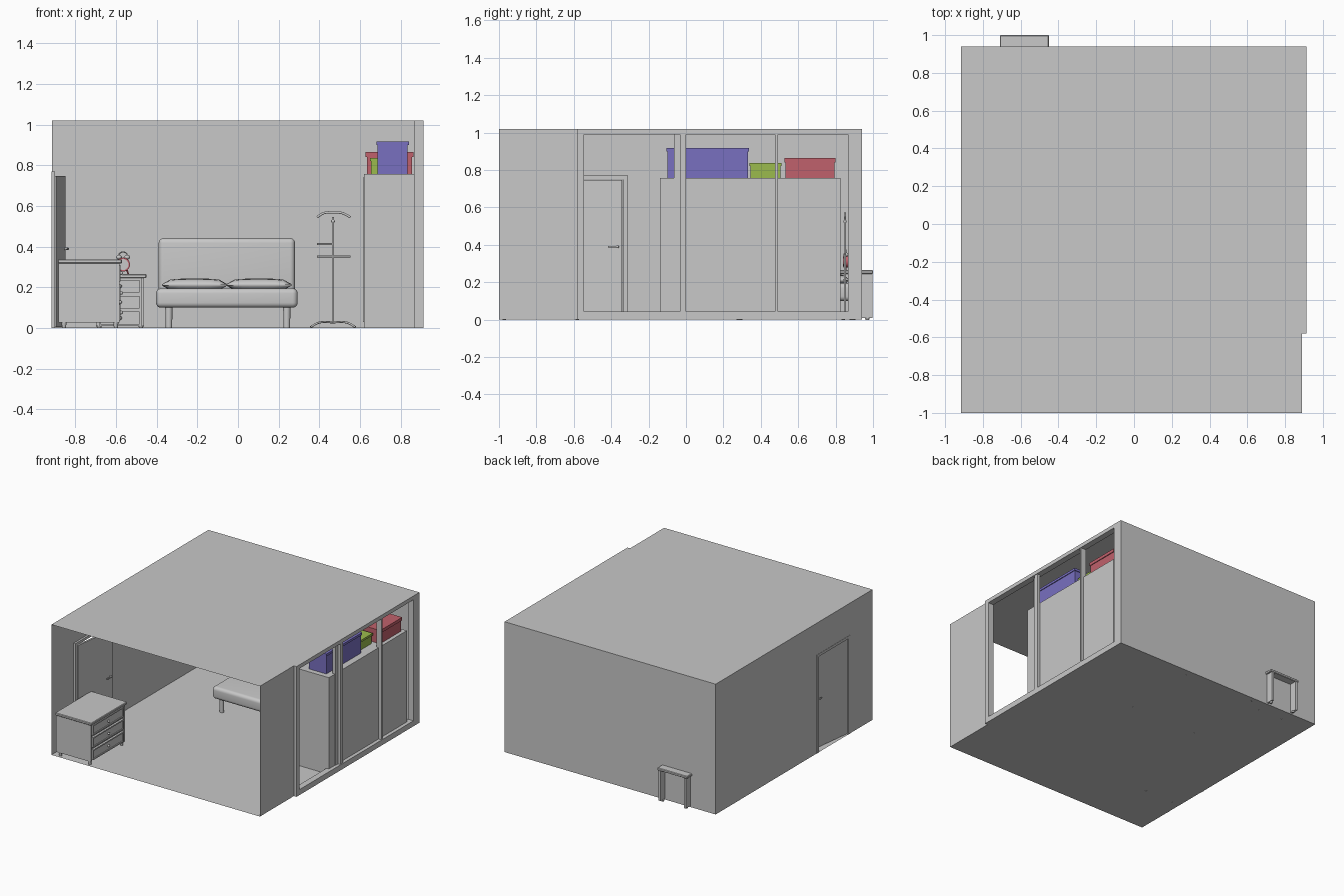
import bpy, bmesh, math
from mathutils import Matrix, Vector

if "Cube" in bpy.data.objects:
    bpy.data.objects.remove(bpy.data.objects["Cube"])

def material(name, rgb):
    m = bpy.data.materials.new(name)
    m.diffuse_color = (*rgb, 1)
    m.use_nodes = True
    m.node_tree.nodes["Principled BSDF"].inputs["Base Color"].default_value = m.diffuse_color
    return m

GREY = material("plain grey", (0.58, 0.58, 0.58))
BLUE = material("box blue", (0.19, 0.16, 0.53))
RED = material("box red", (0.53, 0.12, 0.15))
GREEN = material("box green", (0.33, 0.50, 0.075))
I = Matrix.Identity(4)

def finish(name, bm, mat, smooth=False):
    bmesh.ops.recalc_face_normals(bm, faces=bm.faces)
    me = bpy.data.meshes.new(name)
    bm.to_mesh(me)
    bm.free()
    ob = bpy.data.objects.new(name, me)
    bpy.context.collection.objects.link(ob)
    me.materials.append(mat)
    if smooth:
        bpy.ops.object.select_all(action='DESELECT')
        ob.select_set(True)
        bpy.context.view_layer.objects.active = ob
        bpy.ops.object.shade_smooth_by_angle(angle=math.radians(40))
    return ob

def box(name, x, y, z, mat=GREY, bevel=0, segs=1, m=I):
    bm = bmesh.new()
    bmesh.ops.create_cube(bm, size=1)
    for v in bm.verts:
        v.co = Vector([(a + b) / 2 + c * (b - a) for (a, b), c in zip((x, y, z), v.co)])
    if bevel:
        bmesh.ops.bevel(bm, geom=bm.edges[:], offset=bevel, segments=segs,
                        profile=0.5, affect='EDGES')
    bm.transform(m)
    return finish(name, bm, mat, segs > 1)

def rod(name, a, b, r1, r2=None, mat=GREY, sides=16, m=I):
    a, b = Vector(a), Vector(b)
    bm = bmesh.new()
    bmesh.ops.create_cone(bm, cap_ends=True, segments=sides, radius1=r1,
                          radius2=r1 if r2 is None else r2, depth=(b - a).length)
    q = (b - a).to_track_quat('Z', 'Y').to_matrix().to_4x4()
    bm.transform(m @ Matrix.Translation((a + b) / 2) @ q)
    return finish(name, bm, mat, True)

def ball(name, c, r, mat=GREY, scale=(1, 1, 1), m=I):
    bm = bmesh.new()
    bmesh.ops.create_uvsphere(bm, u_segments=20, v_segments=12, radius=r)
    bm.transform(m @ Matrix.Translation(c) @ Matrix.Diagonal((*scale, 1)))
    return finish(name, bm, mat, True)

def tube(name, pts, r, mat=GREY):
    cu = bpy.data.curves.new(name, 'CURVE')
    cu.dimensions = '3D'
    cu.bevel_depth, cu.bevel_resolution, cu.use_fill_caps = r, 3, True
    sp = cu.splines.new('BEZIER')
    sp.bezier_points.add(len(pts) - 1)
    for p, co in zip(sp.bezier_points, pts):
        p.co = co
        p.handle_left_type = p.handle_right_type = 'AUTO'
    cu.materials.append(mat)
    ob = bpy.data.objects.new(name, cu)
    bpy.context.collection.objects.link(ob)

def sheet(name, quads):
    bm = bmesh.new()
    for q in quads:
        bm.faces.new([bm.verts.new(p) for p in q])
    bmesh.ops.remove_doubles(bm, verts=bm.verts[:], dist=1e-4)
    return finish(name, bm, GREY)

# Room shell: thin sheets, open at the front, with a doorway on the left
X0, X1, Y0, YB, H = -0.915, 0.89, -1.0, 0.94, 1.02
XR, YW = 0.913, -0.58

def slab(z):
    return [(X0, Y0, z), (X1, Y0, z), (X1, YW, z), (XR, YW, z), (XR, YB, z), (X0, YB, z)]

def wall_x(x, ya, yb, za, zb):
    return [(x, ya, za), (x, yb, za), (x, yb, zb), (x, ya, zb)]

DA, DB, DH = -0.725, -0.31, 0.77
sheet("floor", [slab(0)])
sheet("ceiling", [slab(H)])
sheet("back_wall", [[(X0, YB, 0), (XR, YB, 0), (XR, YB, H), (X0, YB, H)]])
sheet("right_wall", [wall_x(X1, Y0, YW, 0, H)])
sheet("left_wall", [wall_x(X0, Y0, DA, 0, H), wall_x(X0, DB, YB, 0, H),
                    wall_x(X0, DA, DB, DH, H)])

# Door frame and door standing slightly ajar
fx = (-0.917, -0.900)
box("door_jamb_near", fx, (DA, DA + 0.025), (0, DH))
box("door_jamb_far", fx, (DB - 0.027, DB), (0, DH))
box("door_head", fx, (DA + 0.025, DB - 0.027), (DH - 0.02, DH))
D = Matrix.Translation((-0.908, -0.70, 0)) @ Matrix.Rotation(-0.125, 4, 'Z')
box("door_panel", (0, 0.014), (0, 0.362), (0.005, 0.747), m=D)
for s, x in ((1, 0.014), (-1, 0)):
    rod("door_handle_stem", (x, 0.34, 0.39), (x + s * 0.018, 0.34, 0.39), 0.007, m=D)
    rod("door_handle_lever", (x + s * 0.016, 0.345, 0.39), (x + s * 0.016, 0.29, 0.39), 0.005, m=D)

# Window frame on the right side
wx = (0.865, XR)
box("window_sill", wx, (YW, YB), (0, 0.043))
box("window_head", wx, (YW, YB), (0.99, H))
box("window_post_front", wx, (YW, -0.545), (0.043, 0.99))
box("window_post_back", wx, (0.866, YB), (0.043, 0.99))
box("sash_stile_inner", (0.865, 0.889), (-0.064, -0.032), (0.043, 0.99))
box("sash_stile_outer", (0.885, 0.908), (-0.032, 0.0), (0.043, 0.99))
box("sash_stile_back", (0.865, 0.908), (0.475, 0.491), (0.043, 0.99))

# Closet with sliding front seams, and storage boxes on top
box("closet", (0.62, 0.885), (-0.14, 0.825), (0, 0.757))
box("closet_door_left", (0.614, 0.62), (-0.13, 0.34), (0.03, 0.74))
box("closet_door_right", (0.614, 0.62), (0.345, 0.815), (0.03, 0.74))

def storage(name, x, y, z0, z1, lid, mat):
    e = 0.006
    box(name + "_body", (x[0] + e, x[1] - e), (y[0] + e, y[1] - e), (z0, z1 - lid), mat)
    box(name + "_lid", x, y, (z1 - lid, z1), mat)

storage("blue_box", (0.68, 0.84), (-0.105, 0.337), 0.757, 0.917, 0.018, BLUE)
storage("green_box", (0.648, 0.81), (0.34, 0.51), 0.757, 0.837, 0.016, GREEN)
storage("red_box", (0.627, 0.862), (0.527, 0.80), 0.757, 0.865, 0.024, RED)

# Drawer units: local front faces -y, origin at the floor centre
def drawer_unit(name, w, d, h, base, m):
    hw, hd, t = w / 2, d / 2, 0.02
    iw = hw - 0.012
    box(name + "_top", (-hw, hw), (-hd, hd), (h - t, h), bevel=0.004, m=m)
    for s in (-1, 1):
        box(name + "_side", sorted((s * iw, s * (iw - 0.016))), (-hd + 0.012, hd - 0.002),
            (base, h - t), m=m)
        for y in (-hd + 0.03, hd - 0.03):
            rod(name + "_foot", (s * (iw - 0.015), y, -0.001), (s * (iw - 0.015), y, base),
                0.009, 0.013, sides=12, m=m)
    box(name + "_carcass", (-iw + 0.016, iw - 0.016), (-hd + 0.022, hd - 0.065),
        (base, h - t), m=m)
    step = (h - t - base) / 3
    for i in range(3):
        z0, z1 = base + i * step + 0.008, base + (i + 1) * step - 0.008
        xw = iw - 0.022
        box(name + "_drawer", (-xw, xw), (-hd + 0.012, -hd + 0.022), (z0, z1), m=m)
        for za, zb in ((z0, z0 + 0.01), (z1 - 0.01, z1)):
            box(name + "_drawer_rail", (-xw, xw), (-hd + 0.006, -hd + 0.012), (za, zb), m=m)
        for xa in (-xw, xw - 0.01):
            box(name + "_drawer_edge", (xa, xa + 0.01), (-hd + 0.006, -hd + 0.012),
                (z0 + 0.01, z1 - 0.01), m=m)
        ball(name + "_knob", (0, -hd + 0.004, (z0 + z1) / 2), 0.009, m=m)

drawer_unit("nightstand", 0.26, 0.19, 0.265, 0.01, Matrix.Translation((-0.58, 0.905, 0)))
drawer_unit("dresser", 0.445, 0.315, 0.338, 0.028,
            Matrix.Translation((-0.728, -0.777, 0)) @ Matrix.Rotation(math.pi / 2, 4, 'Z'))

# Alarm clock on the nightstand
cx, cy, cz = -0.565, 0.855, 0.312
rod("clock_case", (cx, cy - 0.014, cz), (cx, cy + 0.014, cz), 0.034, mat=RED, sides=28)
rod("clock_face", (cx, cy - 0.016, cz), (cx, cy - 0.013, cz), 0.027, sides=28)
for s in (-1, 1):
    ball("clock_bell", (cx + s * 0.02, cy, cz + 0.036), 0.014, scale=(1, 1, 0.8))
    rod("clock_foot", (cx + s * 0.026, cy, 0.265), (cx + s * 0.016, cy, cz - 0.02), 0.004, mat=RED)
tube("clock_handle", [(cx - 0.02, cy, cz + 0.04), (cx - 0.016, cy, cz + 0.056),
                      (cx + 0.016, cy, cz + 0.056), (cx + 0.02, cy, cz + 0.04)], 0.003)

# Bed
box("mattress", (-0.403, 0.293), (0.25, 0.90), (0.10, 0.195), bevel=0.025, segs=5)
box("headboard", (-0.39, 0.28), (0.865, 0.935), (0.11, 0.442), bevel=0.024, segs=5)
for x in (-0.34, 0.24):
    for y in (0.285, 0.89):
        rod("bed_leg", (x, y, -0.001), (x, y, 0.11), 0.016, 0.018)
for x in (-0.213, 0.103):
    p = box("pillow", (x - 0.16, x + 0.16), (0.66, 0.87), (0.188, 0.25))
    bm = bmesh.new()
    bm.from_mesh(p.data)
    bmesh.ops.subdivide_edges(bm, edges=bm.edges[:], cuts=7, use_grid_fill=True)
    for v in bm.verts:   # puff the middle and thin the rim
        u, w = (v.co.x - x) / 0.16, (v.co.y - 0.765) / 0.105
        puff = math.sqrt(max(0, (1 - u ** 4) * (1 - w ** 4)))
        v.co.z = 0.212 + (v.co.z - 0.219) * (0.12 + 0.88 * puff)
    bm.to_mesh(p.data)
    bm.free()
    p.data.shade_smooth()

# Valet stand
vx, vy = 0.467, 0.85
rod("valet_pole", (vx, vy, 0.025), (vx, vy, 0.545), 0.006)
ball("valet_knob", (vx, vy, 0.525), 0.009)
tube("valet_hanger", [(vx - 0.078, vy, 0.545), (vx - 0.045, vy, 0.565), (vx, vy, 0.568),
                      (vx + 0.045, vy, 0.565), (vx + 0.085, vy, 0.545)], 0.006)
rod("valet_bar_long", (vx - 0.078, vy, 0.352), (vx + 0.085, vy, 0.352), 0.005)
rod("valet_bar_short", (vx - 0.078, vy, 0.413), (vx, vy, 0.413), 0.005)
for y in (-0.06, 0.06):
    tube("valet_foot", [(vx - 0.11, vy + y, 0.005), (vx - 0.07, vy + y * 0.7, 0.026),
                        (vx, vy, 0.028), (vx + 0.07, vy - y * 0.7, 0.026),
                        (vx + 0.11, vy - y, 0.005)], 0.005)
